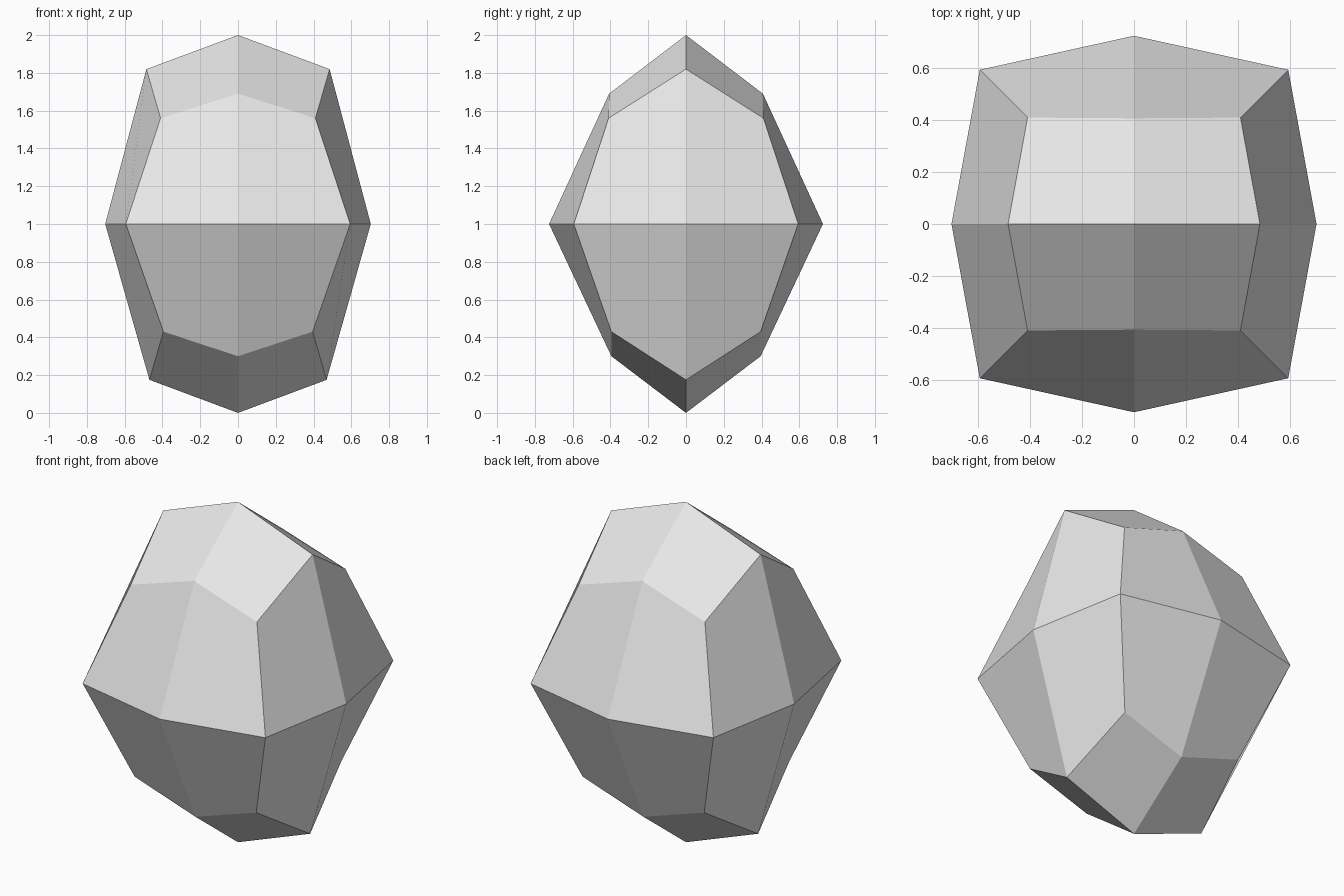
import bpy
import bmesh

cube = bpy.data.objects.get("Cube")
if cube:
    bpy.data.objects.remove(cube, do_unlink=True)

# Stone colour
stone = bpy.data.materials.new("light grey stone")
stone.use_nodes = True
grey = (0.8, 0.8, 0.8, 1)
stone.diffuse_color = grey
stone.node_tree.nodes["Principled BSDF"].inputs["Base Color"].default_value = grey

# Each level gives (reach, height) for the pole, side, front and corner points
LEVELS = {
    1: {"pole": (0, 2), "side": (0.485, 1.82), "front": (0.407, 1.69), "corner": (0.41, 1.56)},
    0: {"side": (0.703, 1), "front": (0.725, 1), "corner": (0.594, 1)},
    -1: {"pole": (0, 0), "side": (0.469, 0.175), "front": (0.395, 0.30), "corner": (0.395, 0.43)},
}
KINDS = {(0, 0): "pole", (1, 0): "side", (0, 1): "front", (1, 1): "corner"}

# Faceted stone: a cube with every face split in four, then reshaped
bm = bmesh.new()
bmesh.ops.create_cube(bm, size=2)
bmesh.ops.subdivide_edges(bm, edges=bm.edges[:], cuts=1, use_grid_fill=True)
for v in bm.verts:
    sx, sy, sz = (round(c) for c in v.co)
    reach, height = LEVELS[sz][KINDS[abs(sx), abs(sy)]]
    v.co = (sx * reach, sy * reach, height)
bmesh.ops.recalc_face_normals(bm, faces=bm.faces[:])

mesh = bpy.data.meshes.new("faceted_stone")
bm.to_mesh(mesh)
bm.free()
mesh.materials.append(stone)
bpy.context.collection.objects.link(bpy.data.objects.new("faceted_stone", mesh))
